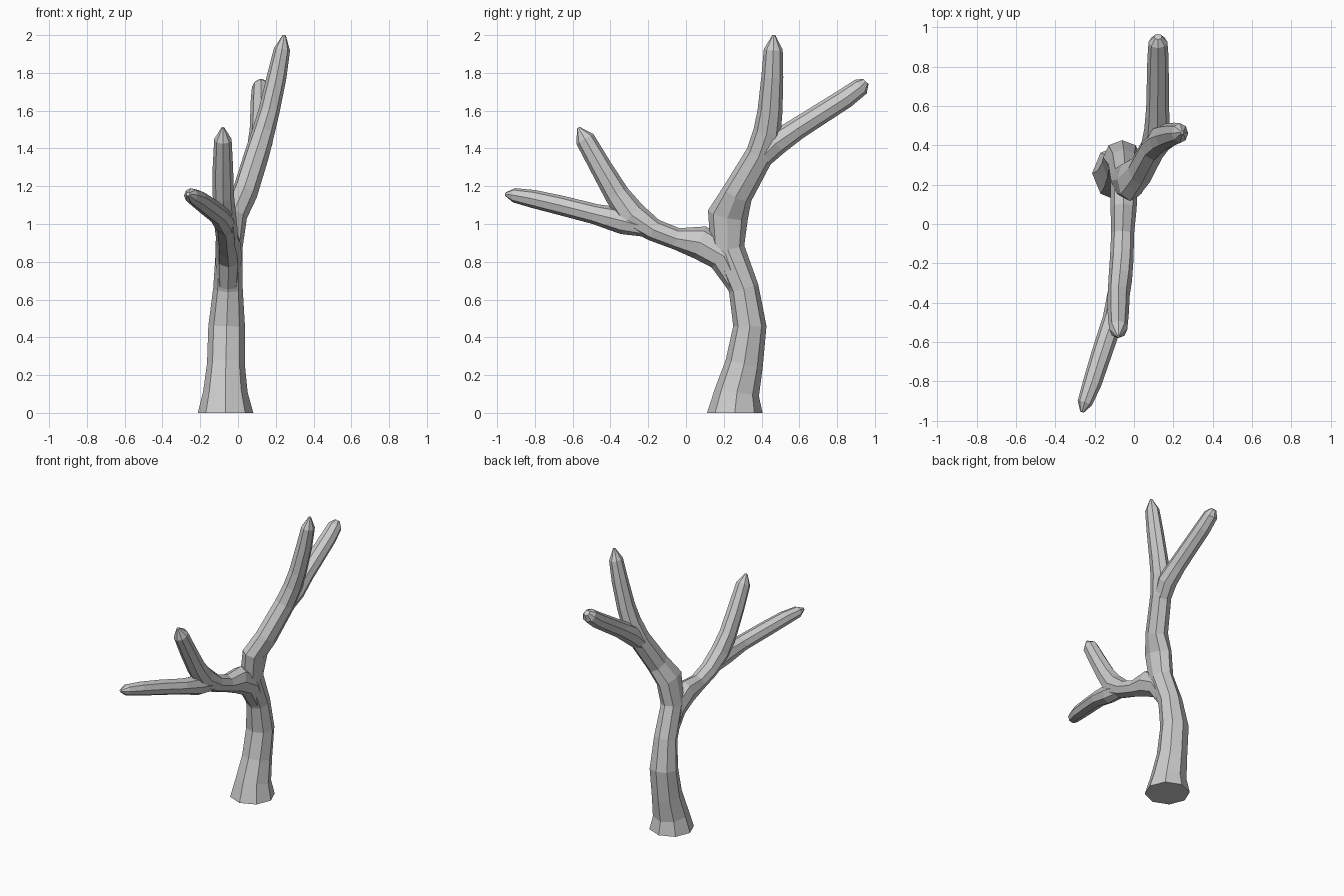
import bpy, bmesh, math
from mathutils import Vector

if "Cube" in bpy.data.objects:
    bpy.data.objects.remove(bpy.data.objects["Cube"])

SIDES = 8


def limb(name, path, flat_start=False):
    """Tapered faceted tube; path rows are x, y, z, radius, optional sideways radius."""
    pts = [Vector(p[:3]) for p in path]
    bm = bmesh.new()
    rings = []
    for i, p in enumerate(path):
        d_in = (pts[i] - pts[max(i - 1, 0)]).normalized()
        d_out = (pts[min(i + 1, len(pts) - 1)] - pts[i]).normalized()
        t = (d_in + d_out).normalized()
        if flat_start and i == 0:
            t = Vector((0, 0, 1))
        side = Vector((1, 0, 0))
        side = (side - t * side.dot(t)).normalized()
        up = t.cross(side)
        r = p[3]
        rs = p[4] if len(p) > 4 else r
        ring = []
        for k in range(SIDES):
            a = 2 * math.pi * k / SIDES
            ring.append(bm.verts.new(pts[i] + side * rs * math.cos(a) + up * r * math.sin(a)))
        rings.append(ring)
    for lo, hi in zip(rings, rings[1:]):
        for k in range(SIDES):
            n = (k + 1) % SIDES
            bm.faces.new((lo[k], lo[n], hi[n], hi[k]))
    bm.faces.new(rings[0][::-1])
    bm.faces.new(rings[-1])
    bmesh.ops.recalc_face_normals(bm, faces=bm.faces)
    me = bpy.data.meshes.new(name)
    bm.to_mesh(me)
    bm.free()
    ob = bpy.data.objects.new(name, me)
    bpy.context.collection.objects.link(ob)
    return ob


# Trunk continuing into the tallest branch
tree = limb("tree", [
    (-.066, .258, 0, .147), (-.067, .27, .11, .118), (-.064, .308, .26, .10),
    (-.06, .338, .46, .088, .097), (-.053, .305, .66, .08, .078),
    (-.047, .22, .87, .09, .07), (-.02, .222, 1.05, .108, .07),
    (.035, .272, 1.16, .083, .068), (.10, .392, 1.37, .075, .066),
    (.135, .43, 1.49, .073, .06), (.165, .445, 1.6, .066, .056),
    (.205, .457, 1.78, .058, .052), (.233, .462, 1.925, .05, .043),
    (.245, .465, 2.0, .008)], True)

# Remaining limbs
others = [
    limb("back_branch", [
        (.085, .37, 1.32, .055), (.118, .48, 1.43, .066), (.12, .59, 1.505, .058),
        (.122, .845, 1.667, .054), (.122, .925, 1.727, .048), (.122, .952, 1.755, .02)]),
    limb("front_limb", [
        (-.053, .275, .68, .06), (-.05, .2, .83, .088, .07), (-.053, .075, .902, .09, .066),
        (-.058, -.05, .922, .058), (-.062, -.17, .968, .06), (-.07, -.285, 1.045, .078, .06),
        (-.078, -.365, 1.155, .066, .056), (-.08, -.45, 1.3, .058, .054),
        (-.08, -.535, 1.45, .052, .046), (-.08, -.57, 1.51, .008)]),
    limb("front_branch", [
        (-.064, -.2, .98, .05), (-.075, -.33, 1.015, .07, .055), (-.105, -.48, 1.052, .054),
        (-.165, -.66, 1.098, .052), (-.213, -.81, 1.133, .048),
        (-.25, -.91, 1.152, .038), (-.264, -.955, 1.158, .01)]),
]

# Fuse everything into one skin
bpy.context.view_layer.objects.active = tree
for ob in others:
    mod = tree.modifiers.new("fuse", 'BOOLEAN')
    mod.operation = 'UNION'
    mod.solver = 'EXACT'
    mod.object = ob
    bpy.ops.object.modifier_apply(modifier=mod.name)
    bpy.data.objects.remove(ob, do_unlink=True)
